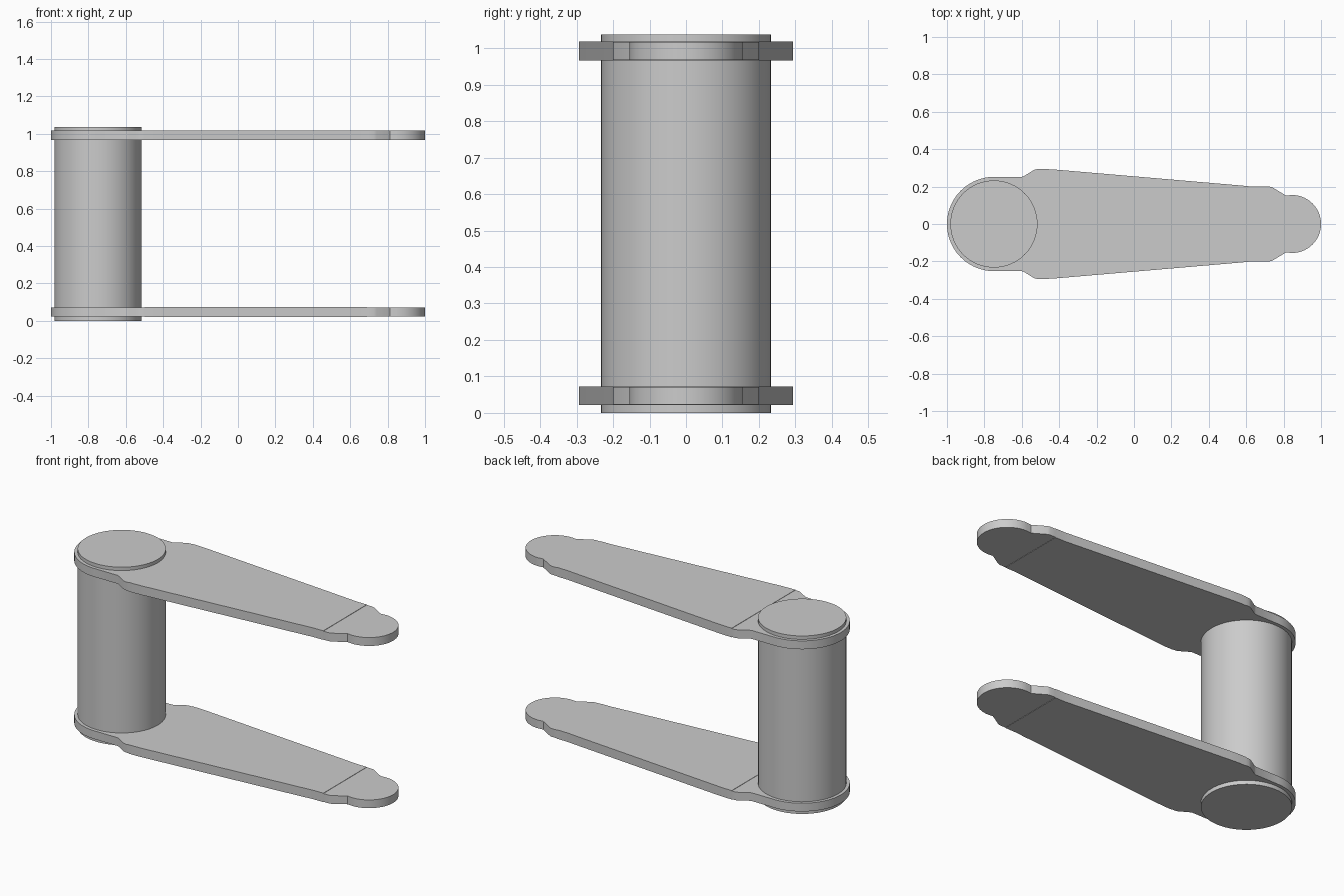
import bpy
import bmesh
from math import cos, sin, pi

cube = bpy.data.objects.get("Cube")
if cube:
    bpy.data.objects.remove(cube, do_unlink=True)

grey = bpy.data.materials.new("plain grey")
grey.use_nodes = True
grey.diffuse_color = (0.6, 0.6, 0.6, 1)
grey.node_tree.nodes["Principled BSDF"].inputs["Base Color"].default_value = (0.6, 0.6, 0.6, 1)


def arc(cx, r, start, end, steps):
    """Points on a circle centred on the x axis."""
    angles = [start + (end - start) * i / steps for i in range(steps + 1)]
    return [(cx + r * cos(a), r * sin(a)) for a in angles]


def slab(name, half, z0, z1):
    """Extrude an outline given by its +y half, mirrored across y = 0."""
    mirrored = [(x, -y) for x, y in reversed(half) if y > 1e-5]
    bm = bmesh.new()
    face = bm.faces.new([bm.verts.new((x, y, z0)) for x, y in half + mirrored])
    top = bmesh.ops.extrude_face_region(bm, geom=[face])["geom"]
    for v in top:
        if isinstance(v, bmesh.types.BMVert):
            v.co.z = z1
    bmesh.ops.recalc_face_normals(bm, faces=bm.faces)
    mesh = bpy.data.meshes.new(name)
    bm.to_mesh(mesh)
    bm.free()
    mesh.materials.append(grey)
    obj = bpy.data.objects.new(name, mesh)
    bpy.context.collection.objects.link(obj)
    smooth(obj)


def smooth(obj):
    bpy.ops.object.select_all(action="DESELECT")
    obj.select_set(True)
    bpy.context.view_layer.objects.active = obj
    bpy.ops.object.shade_smooth_by_angle(angle=pi / 8)


# Half outlines of the link arm: round pin end, tapered middle, small round tip
SEAM_A, SEAM_B = -0.5, 0.69
pin_end = arc(-0.748, 0.252, pi, pi / 2, 24) + [
    (-0.6, 0.252), (-0.585, 0.258), (-0.535, 0.289), (-0.52, 0.293), (SEAM_A, 0.293)]
middle = [(SEAM_A, 0.293), (-0.46, 0.293), (-0.41, 0.29),
          (0.57, 0.206), (0.62, 0.201), (SEAM_B, 0.2)]
tip_end = [(SEAM_B, 0.2), (0.725, 0.2), (0.74, 0.196), (0.813, 0.152)] + arc(
    0.845, 0.155, pi / 2, 0, 20)

# Two matching arms, with a slightly thicker middle
for side, z0, z1 in (("lower", 0.021, 0.073), ("upper", 0.966, 1.019)):
    slab(side + "_arm_pin_end", pin_end, z0 + 0.002, z1 - 0.002)
    slab(side + "_arm_middle", middle, z0, z1)
    slab(side + "_arm_tip", tip_end, z0 + 0.002, z1 - 0.002)

# Thick pin passing through both arms
bpy.ops.mesh.primitive_cylinder_add(vertices=64, radius=0.233, depth=1.037,
                                    location=(-0.749, 0, 0.5185))
pin = bpy.context.object
pin.name = "pin"
pin.data.materials.append(grey)
smooth(pin)
